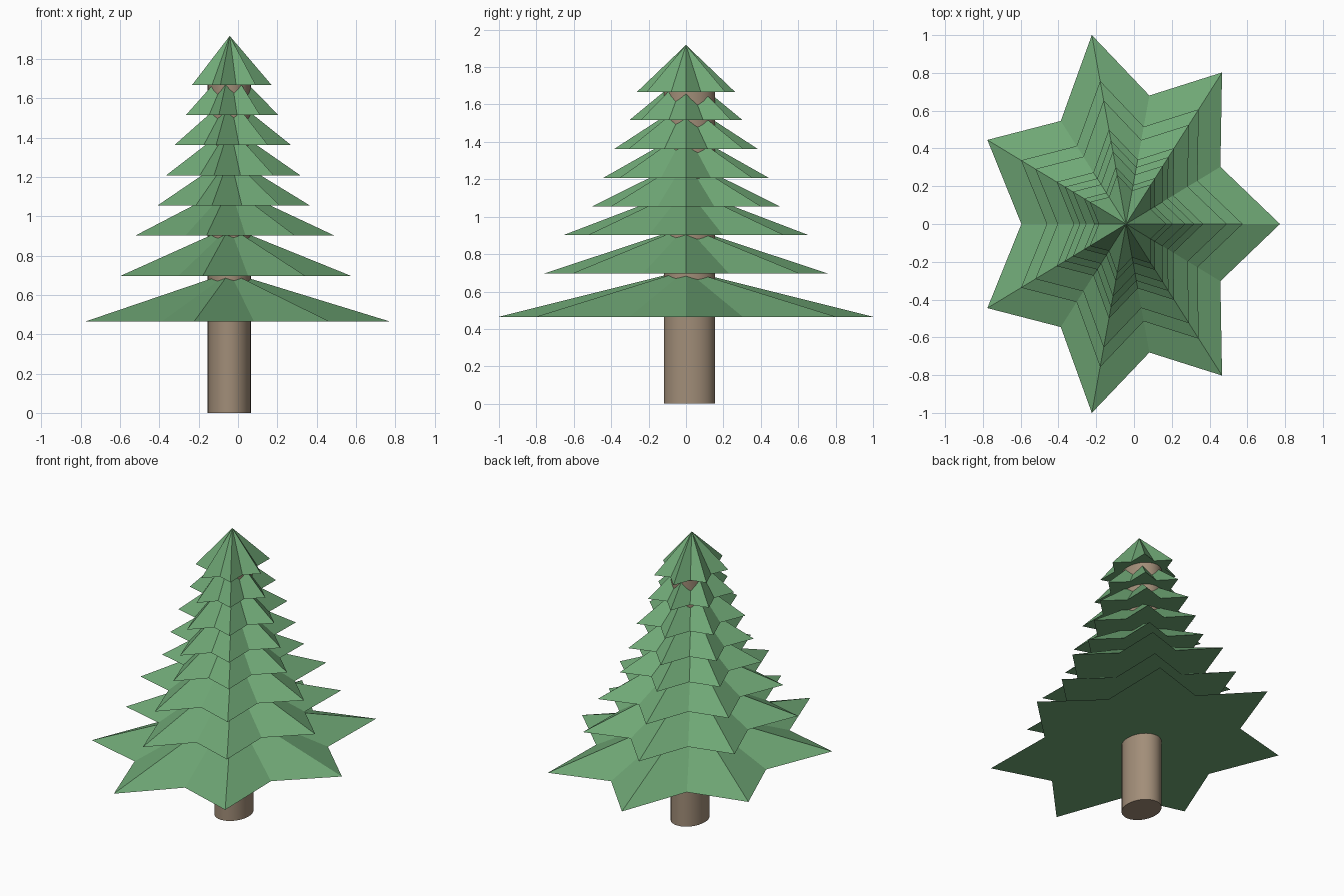
import bpy, bmesh, math

if "Cube" in bpy.data.objects:
    bpy.data.objects.remove(bpy.data.objects["Cube"])

def material(name, color):
    m = bpy.data.materials.new(name)
    m.diffuse_color = (*color, 1)
    m.use_nodes = True
    m.node_tree.nodes["Principled BSDF"].inputs["Base Color"].default_value = m.diffuse_color
    return m

green = material("needles", (0.16, 0.39, 0.18))
brown = material("bark", (0.36, 0.27, 0.19))

CX, POINTS, RISE = -0.042, 7, 0.25   # tree axis, star points, tier height
STRETCH, INNER = 1.259, 0.68         # y/x ratio, valley/tip radius

def tier(name, z, r):
    """Closed star-shaped pyramid with a flat underside."""
    bm = bmesh.new()
    ring = []
    for i in range(POINTS * 2):
        a = math.pi * i / POINTS
        k = r if i % 2 == 0 else r * INNER
        ring.append(bm.verts.new((CX + k * math.cos(a), k * STRETCH * math.sin(a), z)))
    apex = bm.verts.new((CX, 0, z + RISE))
    for i, v in enumerate(ring):
        bm.faces.new((v, ring[(i + 1) % len(ring)], apex))
    bm.faces.new(ring[::-1])
    me = bpy.data.meshes.new(name)
    bm.to_mesh(me)
    bm.free()
    ob = bpy.data.objects.new(name, me)
    bpy.context.collection.objects.link(ob)
    me.materials.append(green)

# Branch tiers, bottom to top: base height, tip radius along x
tiers = [(0.465, 0.815), (0.697, 0.617), (0.902, 0.533), (1.055, 0.408),
         (1.208, 0.360), (1.362, 0.313), (1.516, 0.247), (1.668, 0.213)]
for n, (z, r) in enumerate(tiers, 1):
    tier(f"branch_tier_{n}", z, r)

# Oval trunk running up inside the tiers
TOP = 1.69
bpy.ops.mesh.primitive_cylinder_add(vertices=32, radius=1, depth=TOP,
                                    location=(-0.044, 0.019, TOP / 2))
trunk = bpy.context.object
trunk.name = "trunk"
trunk.scale = (0.11, 0.137, 1)
bpy.ops.object.transform_apply(location=False, rotation=False, scale=True)
bpy.ops.object.shade_smooth_by_angle(angle=math.radians(40))
trunk.data.materials.append(brown)
